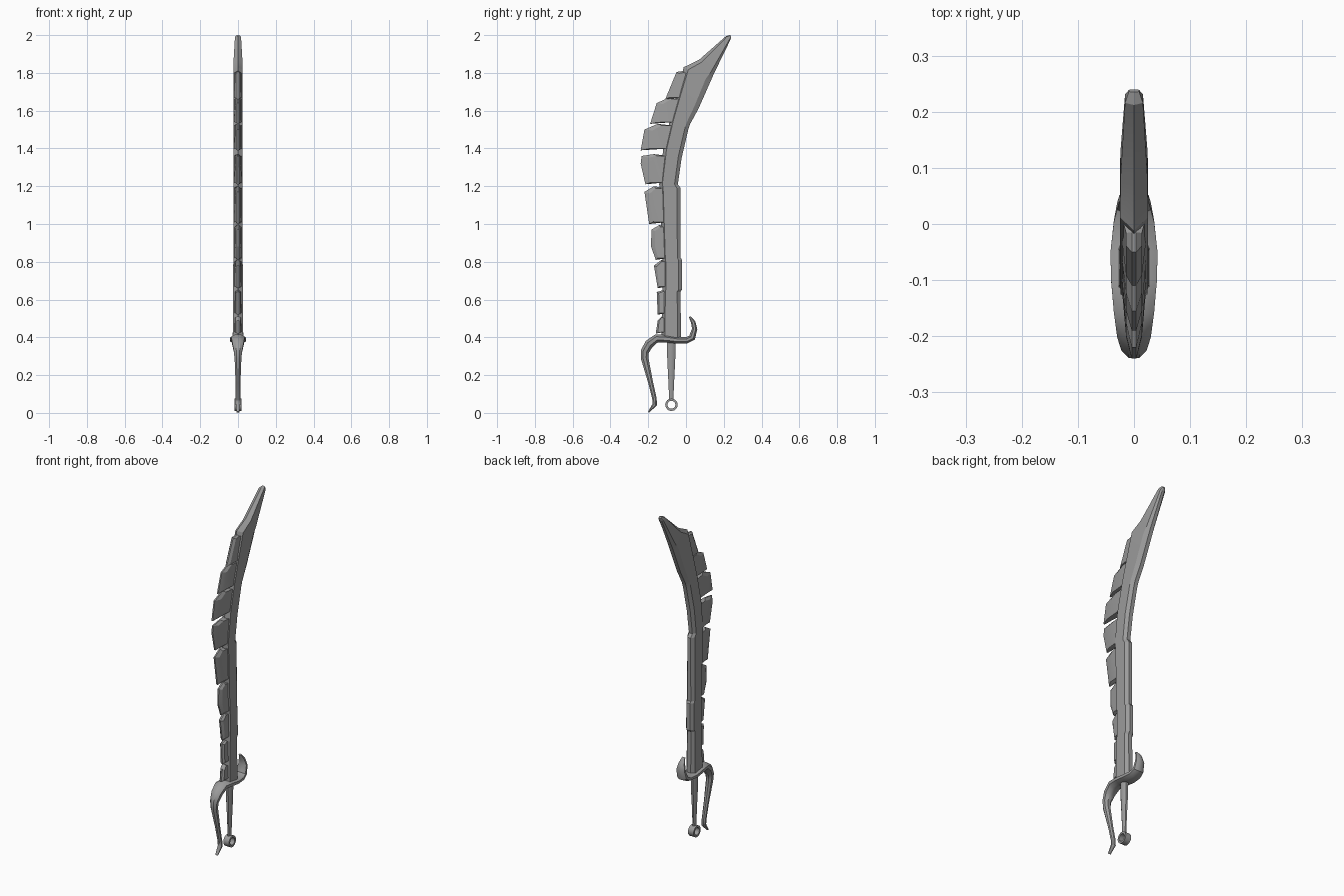
import bpy, math
from mathutils import Vector

cube = bpy.data.objects.get("Cube")
if cube:
    bpy.data.objects.remove(cube, do_unlink=True)

steel = bpy.data.materials.new("grey_steel")
steel.use_nodes = True
GREY = (0.33, 0.33, 0.33, 1)
steel.diffuse_color = GREY
steel.node_tree.nodes["Principled BSDF"].inputs["Base Color"].default_value = GREY


def make(name, verts, faces, angle=30):
    mesh = bpy.data.meshes.new(name)
    mesh.from_pydata(verts, [], faces)
    mesh.materials.append(steel)
    obj = bpy.data.objects.new(name, mesh)
    bpy.context.collection.objects.link(obj)
    bpy.ops.object.select_all(action='DESELECT')
    obj.select_set(True)
    bpy.context.view_layer.objects.active = obj
    # consistent outward normals
    bpy.ops.object.mode_set(mode='EDIT')
    bpy.ops.mesh.select_all(action='SELECT')
    bpy.ops.mesh.normals_make_consistent(inside=False)
    bpy.ops.object.mode_set(mode='OBJECT')
    bpy.ops.object.shade_smooth_by_angle(angle=math.radians(angle))
    return obj


def loft(name, rings, closed=False, angle=30):
    n, m = len(rings[0]), len(rings)
    verts = [p for ring in rings for p in ring]
    faces = []
    for i in range(m if closed else m - 1):
        a, b = i * n, (i + 1) % m * n
        faces += [(a + k, a + (k + 1) % n, b + (k + 1) % n, b + k) for k in range(n)]
    if not closed:
        faces += [tuple(range(n)), tuple(range((m - 1) * n, m * n))]
    return make(name, verts, faces, angle)


def tube(name, path, sides=8, angle=40):
    """Elliptical tube in the YZ plane; path rows are y, z, half width, half depth."""
    rings = []
    for i, (y, z, w, d) in enumerate(path):
        p, q = path[max(i - 1, 0)], path[min(i + 1, len(path) - 1)]
        t = Vector((0, q[0] - p[0], q[1] - p[1])).normalized()
        side = Vector((0, -t.z, t.y))
        angles = [math.tau * (k + 0.5) / sides for k in range(sides)]
        rings.append([Vector((w * 1.08 * math.cos(a), y, z)) + side * d * 1.08 * math.sin(a)
                      for a in angles])
    return loft(name, rings, angle=angle)


# Curved blade: back point, cutting edge point, half thickness
stations = [
    (-.13, .39, -.025, .39, .028), (-.125, .64, -.03, .64, .026),
    (-.125, .65, -.02, .655, .026), (-.125, .80, -.02, .81, .025),
    (-.126, .82, -.028, .82, .025), (-.14, 1.19, -.028, 1.19, .024),
    (-.142, 1.21, -.043, 1.21, .024), (-.12, 1.40, -.023, 1.35, .025),
    (-.085, 1.55, .012, 1.50, .025), (-.08, 1.57, .022, 1.53, .025),
    (-.05, 1.69, .066, 1.61, .025), (-.012, 1.83, .13, 1.755, .025),
    (.07, 1.87, .145, 1.79, .024), (.212, 1.995, .235, 1.975, .016),
    (.235, 2.0, .24, 1.99, .009),
]
rings = []
for by, bz, fy, fz, t in stations:
    back, front = Vector((0, by, bz)), Vector((0, fy, fz))
    profile = [(0, 0), (t, .17), (t, .82), (t * .45, 1), (-t * .45, 1), (-t, .82), (-t, .17)]
    rings.append([back.lerp(front, s) + Vector((x, 0, 0)) for x, s in profile])
loft("blade", rings, angle=20)

# Jagged plates along the back: outer outline from bottom to top
plates = [
    [(-.16, .42), (-.15, .49), (-.13, .51)],
    [(-.15, .52), (-.155, .64), (-.12, .65)],
    [(-.15, .66), (-.17, .78), (-.13, .81)],
    [(-.16, .81), (-.185, .88), (-.183, .97), (-.14, .995)],
    [(-.195, 1.0), (-.22, 1.17), (-.17, 1.2)],
    [(-.215, 1.21), (-.24, 1.32), (-.235, 1.36), (-.17, 1.37)],
    [(-.24, 1.39), (-.22, 1.5), (-.15, 1.53)],
    [(-.19, 1.53), (-.155, 1.64), (-.09, 1.67)],
    [(-.11, 1.66), (-.05, 1.805), (-.015, 1.81)],
]


def spine_y(z):
    for a, b in zip(stations, stations[1:]):
        if a[1] <= z <= b[1]:
            return a[0] + (b[0] - a[0]) * (z - a[1]) / (b[1] - a[1])
    return 0


for i, outer in enumerate(plates):
    z0, z1 = outer[0][1], outer[-1][1]
    root = [(spine_y(z1) + .03, z1 - .01), (spine_y(z0) + .03, z0 + .01)]
    # middle line keeps the plate thick before it thins to its edge
    shoulder = [(y + .35 * (spine_y(z) - y), z0 + (z - z0) * .88 + .06 * (z1 - z0))
                for y, z in outer]
    left = [(.022, y, z) for y, z in root] + [(.014, y, z) for y, z in shoulder]
    edge = [(.004, y, z) for y, z in root] + [(.004, y, z) for y, z in outer]
    n = len(left)
    verts = left + edge + [(-x, y, z) for x, y, z in edge] + [(-x, y, z) for x, y, z in left]
    faces = [tuple(range(n)), tuple(range(3 * n, 4 * n))]
    for r in range(3):
        faces += [(r * n + k, r * n + (k + 1) % n, (r + 1) * n + (k + 1) % n, (r + 1) * n + k)
                  for k in range(n)]
    make(f"back_plate_{i + 1}", verts, faces, 20)

# Sweeping guard with a long knuckle prong and a short front hook
tube("guard", [
    (-.198, .004, .008, .004), (-.165, .045, .012, .012), (-.167, .075, .012, .012),
    (-.187, .16, .013, .013), (-.219, .29, .018, .02), (-.218, .325, .022, .022),
    (-.195, .365, .030, .024), (-.155, .395, .036, .022), (-.10, .392, .041, .02),
    (-.05, .385, .042, .018), (.005, .385, .036, .017), (.032, .398, .030, .018),
    (.046, .445, .026, .014), (.038, .48, .018, .012), (.02, .51, .008, .005),
])

# Slim grip
tube("grip", [
    (-.078, .38, .018, .024), (-.078, .28, .016, .021),
    (-.078, .18, .012, .016), (-.078, .07, .009, .011),
], angle=50)

# Ring pommel
rings = []
for k in range(16):
    a = math.tau * k / 16
    rings.append([(x, -.077 + r * math.cos(a), .043 + r * math.sin(a))
                  for r, x in ((.033, .018), (.033, -.018), (.021, -.018), (.021, .018))])
loft("pommel_ring", rings, closed=True, angle=40)
